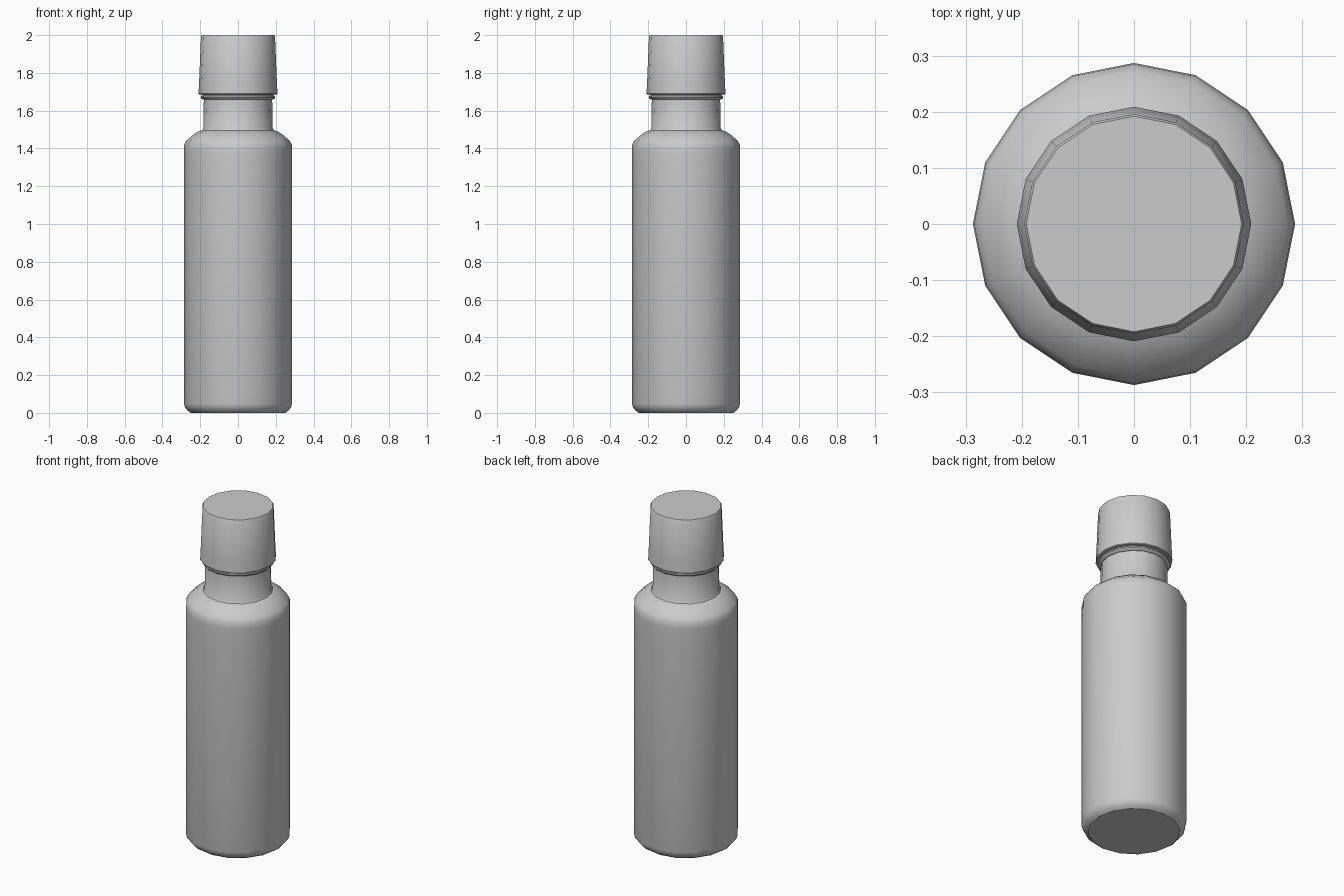
import bpy, bmesh, math

if "Cube" in bpy.data.objects:
    bpy.data.objects.remove(bpy.data.objects["Cube"])

SIDES = 16


def lathe(name, profile):
    """Revolve (radius, height) points about z and cap both ends."""
    bm = bmesh.new()
    rings = []
    for r, z in profile:
        rings.append([bm.verts.new((r * math.cos(2 * math.pi * i / SIDES),
                                    r * math.sin(2 * math.pi * i / SIDES), z))
                      for i in range(SIDES)])
    for low, high in zip(rings, rings[1:]):
        for i in range(SIDES):
            j = (i + 1) % SIDES
            bm.faces.new((low[i], low[j], high[j], high[i]))
    bm.faces.new(rings[0][::-1])
    bm.faces.new(rings[-1])
    bmesh.ops.recalc_face_normals(bm, faces=bm.faces)
    mesh = bpy.data.meshes.new(name)
    bm.to_mesh(mesh)
    bm.free()
    obj = bpy.data.objects.new(name, mesh)
    bpy.context.collection.objects.link(obj)
    bpy.ops.object.select_all(action='DESELECT')
    obj.select_set(True)
    bpy.context.view_layer.objects.active = obj
    bpy.ops.object.shade_smooth_by_angle(angle=math.radians(35))
    return obj


# Body with rounded foot, sloping shoulder and straight neck
lathe("bottle_body", [
    (0.25, 0.0), (0.267, 0.012), (0.28, 0.028), (0.286, 0.05),
    (0.286, 1.34), (0.287, 1.39), (0.285, 1.42), (0.273, 1.442),
    (0.24, 1.47), (0.215, 1.488), (0.19, 1.496), (0.184, 1.505),
    (0.181, 1.66),
])

# Thin tamper ring just under the cap
lathe("neck_ring", [
    (0.181, 1.658), (0.192, 1.662), (0.197, 1.669), (0.197, 1.677),
    (0.188, 1.682), (0.188, 1.70),
])

# Tapered cap with a small bevelled top edge
lathe("cap", [
    (0.195, 1.686), (0.206, 1.686), (0.209, 1.69), (0.206, 1.75),
    (0.196, 1.993), (0.192, 2.0),
])
